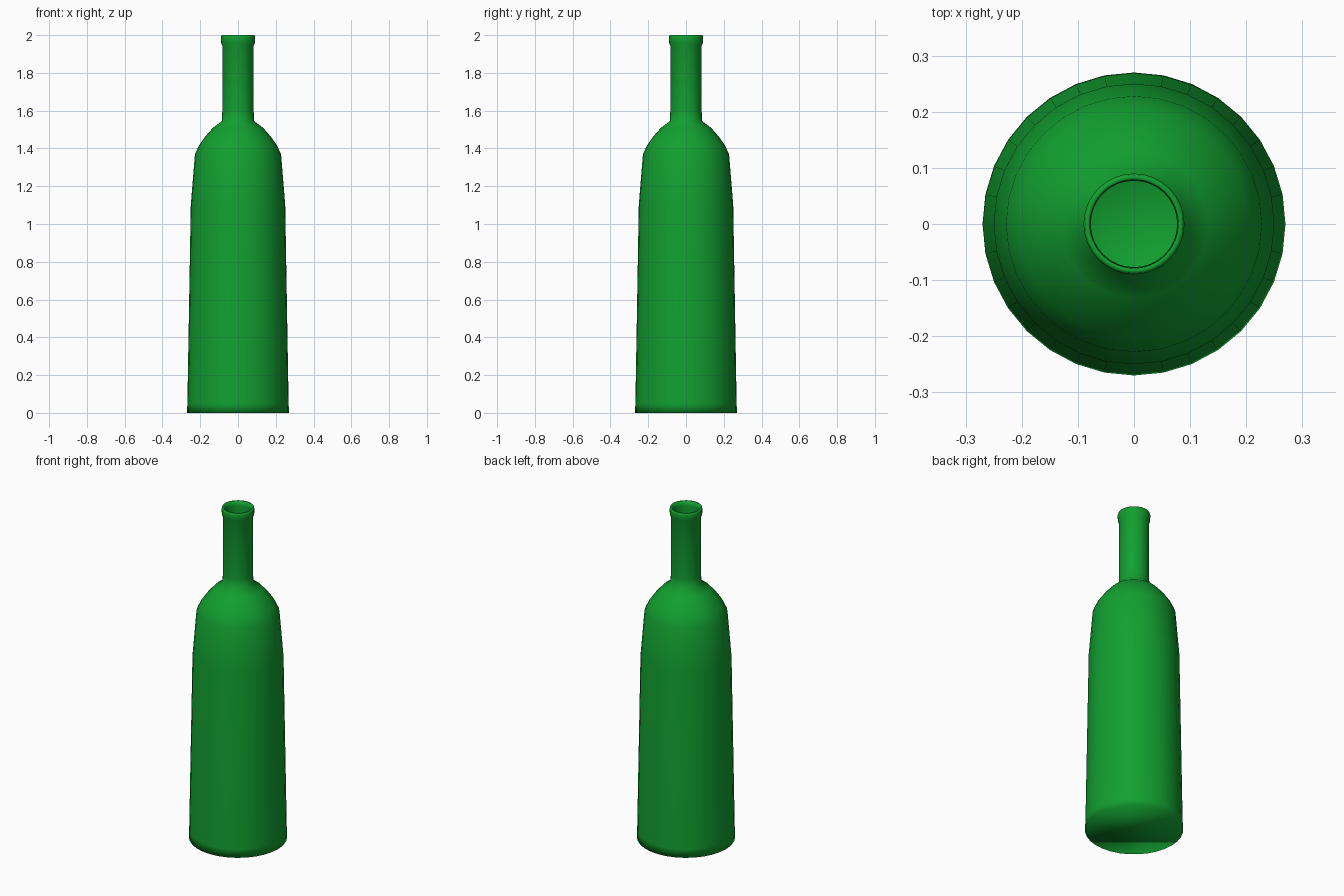
import bpy, bmesh, math

if "Cube" in bpy.data.objects:
    bpy.data.objects.remove(bpy.data.objects["Cube"])

SIDES = 32
WALL = 0.007

green = bpy.data.materials.new("bottle green glass")
green.diffuse_color = (0.006, 0.35, 0.03, 1.0)
green.use_nodes = True
green.node_tree.nodes["Principled BSDF"].inputs["Base Color"].default_value = green.diffuse_color

# Outer profile (radius, height): base, body, shoulder, neck, lip
outer = [(0.270, 0.0), (0.268, 0.05), (0.250, 1.10), (0.228, 1.37),
         (0.204, 1.42), (0.172, 1.465), (0.132, 1.51), (0.085, 1.545),
         (0.083, 1.60), (0.083, 1.945), (0.089, 1.958), (0.090, 1.99), (0.087, 2.0)]
# Inner wall from the mouth down to the inside floor
inner = [(0.079, 2.0), (0.078, 1.97), (0.077, 1.54)]
inner += [(r - WALL, z - WALL) for r, z in reversed(outer[2:7])]
inner += [(0.261, 0.05), (0.260, 0.012)]

# Revolve the profile; flat caps close the base and the inside floor
bm = bmesh.new()
rings = []
for r, z in outer + inner:
    rings.append([bm.verts.new((r * math.cos(2 * math.pi * i / SIDES),
                                r * math.sin(2 * math.pi * i / SIDES), z))
                  for i in range(SIDES)])
for a, b in zip(rings, rings[1:]):
    for i in range(SIDES):
        j = (i + 1) % SIDES
        bm.faces.new((a[i], a[j], b[j], b[i]))
bm.faces.new(list(reversed(rings[0])))
bm.faces.new(rings[-1])
for f in bm.faces:
    f.smooth = True

mesh = bpy.data.meshes.new("bottle")
bm.to_mesh(mesh)
bm.free()
mesh.materials.append(green)
bottle = bpy.data.objects.new("bottle", mesh)
bpy.context.collection.objects.link(bottle)
